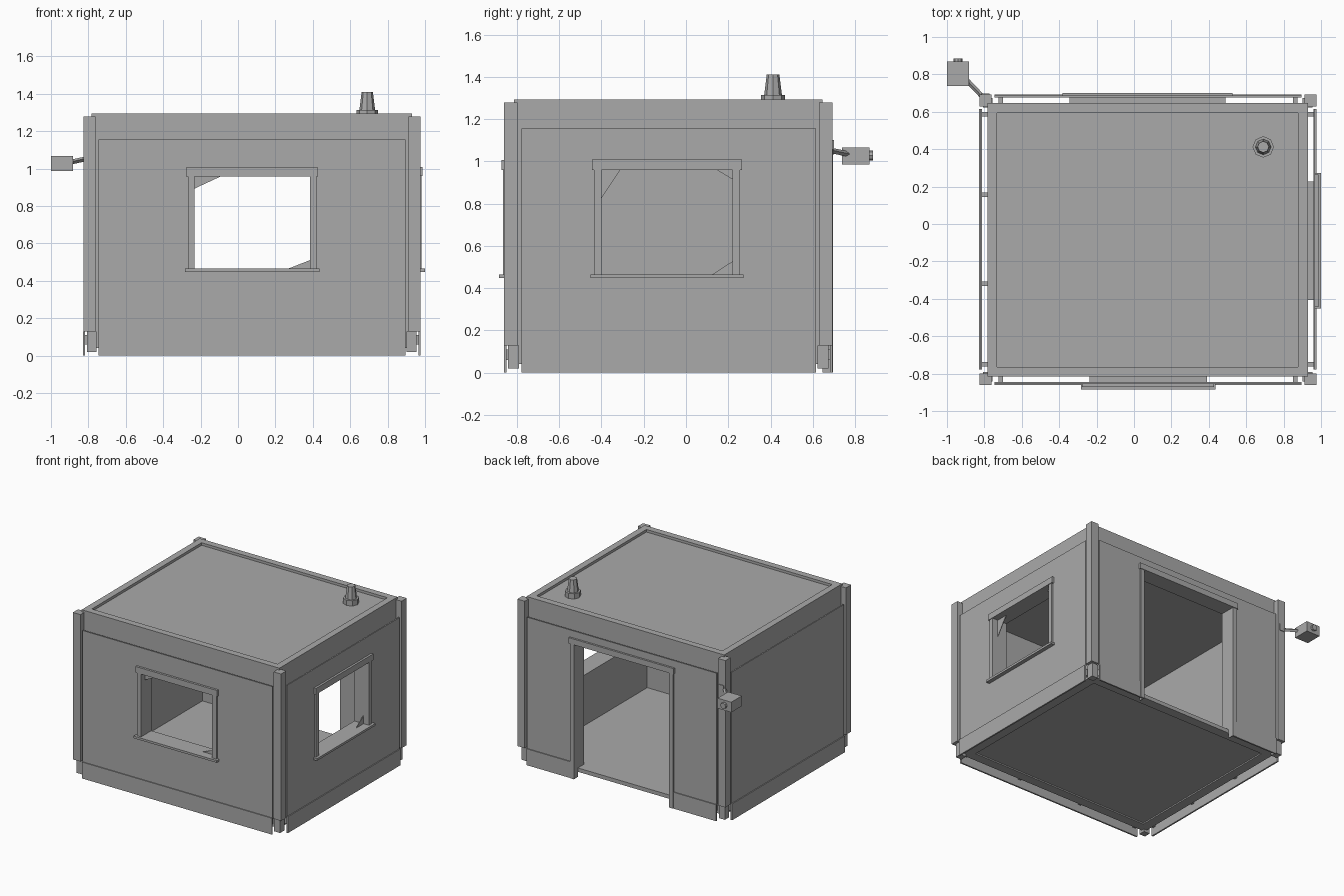
import bpy, bmesh, math
from mathutils import Vector

if "Cube" in bpy.data.objects:
    bpy.data.objects.remove(bpy.data.objects["Cube"])

grey = bpy.data.materials.new("plain_grey")
grey.diffuse_color = (0.4, 0.4, 0.4, 1)
grey.use_nodes = True
grey.node_tree.nodes["Principled BSDF"].inputs["Base Color"].default_value = grey.diffuse_color

# distance of each inner wall's outer face from the origin
D = {"front": 0.815, "back": 0.646, "left": 0.783, "right": 0.929}


def place(side, u, v, d):
    d += D[side]
    return {"front": (u, -d, v), "back": (u, d, v), "left": (-d, u, v), "right": (d, u, v)}[side]


def finish(name, bm):
    bmesh.ops.recalc_face_normals(bm, faces=bm.faces)
    me = bpy.data.meshes.new(name)
    bm.to_mesh(me)
    bm.free()
    me.materials.append(grey)
    ob = bpy.data.objects.new(name, me)
    bpy.context.collection.objects.link(ob)
    return ob


def box(name, x0, x1, y0, y1, z0, z1):
    bm = bmesh.new()
    bmesh.ops.create_cube(bm, size=1)
    for v in bm.verts:
        v.co = ((x0 + x1) / 2 + v.co.x * (x1 - x0), (y0 + y1) / 2 + v.co.y * (y1 - y0),
                (z0 + z1) / 2 + v.co.z * (z1 - z0))
    return finish(name, bm)


def slab(name, side, pts, d0, d1):
    """Outline on a side of the cabin, given thickness from d0 to d1."""
    bm = bmesh.new()
    a = [bm.verts.new(place(side, u, v, d0)) for u, v in pts]
    b = [bm.verts.new(place(side, u, v, d1)) for u, v in pts]
    n = len(pts)
    bm.faces.new(a)
    bm.faces.new(b)
    for i in range(n):
        j = (i + 1) % n
        bm.faces.new((a[i], a[j], b[j], b[i]))
    return finish(name, bm)


def rect(u0, u1, v0, v1):
    return [(u0, v0), (u1, v0), (u1, v1), (u0, v1)]


def ring(name, side, outer, inner, d0, d1):
    """Rectangle with a rectangular opening, given thickness."""
    bm = bmesh.new()
    loops = [[bm.verts.new(place(side, u, v, d)) for u, v in rect(*r)]
             for r, d in ((outer, d0), (inner, d0), (inner, d1), (outer, d1))]
    for k in range(4):
        p, q = loops[k], loops[(k + 1) % 4]
        for i in range(4):
            j = (i + 1) % 4
            bm.faces.new((p[i], p[j], q[j], q[i]))
    return finish(name, bm)


def arch(u0, u1, v0, v1, a, b, top):
    """Outline with a doorway cut up from the bottom edge."""
    return [(u0, v0), (a, v0), (a, top), (b, top), (b, v0), (u1, v0), (u1, v1), (u0, v1)]


def prism(name, centre, r0, r1, z0, z1, sides=8):
    bm = bmesh.new()
    bmesh.ops.create_cone(bm, cap_ends=True, segments=sides, radius1=r0, radius2=r1, depth=z1 - z0)
    for v in bm.verts:
        v.co += Vector((centre[0], centre[1], (z0 + z1) / 2))
    return finish(name, bm)


LOW, TOP, SKIRT, T = 0.04, 1.155, 0.128, 0.075
openings = {"front": (-0.232, 0.384, 0.465, 0.958), "right": (-0.40, 0.22, 0.465, 0.96)}
door = (-0.34, 0.484, 0.07, 1.055)
wall_u = {"front": (-0.783, 0.929), "back": (-0.783, 0.929), "left": (-0.74, 0.571), "right": (-0.74, 0.571)}
clad_u = {"front": (-0.746, 0.896), "back": (-0.746, 0.896), "left": (-0.778, 0.615), "right": (-0.778, 0.615)}

# walls, thin outer cladding and skirting boards
for s in D:
    wall = (*wall_u[s], LOW, TOP)
    clad = (*clad_u[s], SKIRT, TOP)
    u0, u1 = clad_u[s]
    if s in openings:
        ring(s + "_wall", s, wall, openings[s], -T, 0)
        ring(s + "_cladding", s, clad, openings[s], 0.03, 0.04)
    elif s == "back":
        ring("back_wall", s, wall, door, -T, 0)
        slab("back_cladding", s, arch(*clad, door[0], door[1], door[3]), 0.03, 0.04)
    else:
        slab("left_wall", s, rect(*wall), -T, 0)
        slab("left_cladding", s, rect(*clad), 0.03, 0.04)
    spans = [(u0, door[0]), (door[1], u1)] if s == "back" else [(u0, u1)]
    for a, b in spans:
        slab(s + "_skirting", s, rect(a, b, 0, SKIRT), 0.035, 0.047)
    # small spacers between wall and skirting
    for f in (0.02, 0.33, 0.67, 0.98):
        if s != "back" or f in (0.02, 0.98):
            c = u0 + f * (u1 - u0)
            slab(s + "_spacer", s, rect(c - 0.012, c + 0.012, 0.06, 0.11), 0, 0.035)

# window trims
for s, (a, b, c, d) in openings.items():
    ring(s + "_window_lining", s, (a - .006, b + .006, c - .006, d + .006), (a, b, c, d), -T, 0.045)
    slab(s + "_window_header", s, rect(a - 0.045, b + 0.045, d, d + 0.048), 0.038, 0.057)
    slab(s + "_window_sill", s, rect(a - 0.052, b + 0.052, c - 0.017, c), 0.038, 0.071)
    for p, q in ((a - 0.035, a), (b, b + 0.035)):
        slab(s + "_window_jamb", s, rect(p, q, c, d), 0.038, 0.052)

# broken glass left in the window corners
for s, corner, du, dv in (("front", (0, 3), 0.14, -0.065), ("front", (1, 2), -0.115, 0.045),
                          ("right", (0, 3), 0.09, -0.135), ("right", (1, 3), -0.075, -0.045),
                          ("right", (1, 2), -0.095, 0.062)):
    u, v = openings[s][corner[0]], openings[s][corner[1]]
    slab(s + "_glass_shard", s, [(u, v), (u + du, v), (u, v + dv)], 0.0, 0.005)

# door trim
a, b, c, d = door
slab("door_lining", "back", arch(a - .006, b + .006, 0, d + .006, a, b, d), 0, 0.045)
slab("door_header", "back", rect(a - 0.043, b + 0.043, d, d + 0.045), 0.038, 0.055)
for p, q in ((a - 0.035, a), (b, b + 0.035)):
    slab("door_jamb", "back", rect(p, q, 0, d), 0.038, 0.05)

# floor, roof slab and raised roof rim
box("floor", -0.708, 0.854, -0.74, 0.571, 0.05, 0.07)
roof = box("roof", -0.783, 0.929, -0.815, 0.646, TOP, 1.293)
bm = bmesh.new()
bm.from_mesh(roof.data)
bm.faces.ensure_lookup_table()
top = max(bm.faces, key=lambda f: f.calc_center_median().z)
bmesh.ops.inset_region(bm, faces=[top], thickness=0.073)
for v in bmesh.ops.extrude_discrete_faces(bm, faces=[top])["faces"][0].verts:
    v.co.z -= 0.02
bm.to_mesh(roof.data)
bm.free()

# corner posts with feet below
for x, fx in ((-0.794, -0.782), (0.944, 0.928)):
    for y, fy in ((-0.83, -0.816), (0.661, 0.648)):
        box("corner_post", x - 0.032, x + 0.032, y - 0.032, y + 0.032, SKIRT, 1.278)
        box("corner_foot", fx - 0.026, fx + 0.026, fy - 0.026, fy + 0.026, 0.02, SKIRT)

# roof beacon
prism("beacon_base", (0.691, 0.412), 0.057, 0.057, 1.273, 1.314)
prism("beacon_body", (0.691, 0.412), 0.042, 0.030, 1.314, 1.41)

# security camera on the back left post
box("camera_mount", -0.815, -0.773, 0.69, 0.698, 1.03, 1.08)
box("camera_body", -1.0, -0.882, 0.738, 0.868, 0.986, 1.066)
lens = prism("camera_lens", (0, 0), 0.023, 0.023, 0, 0.02)
lens.rotation_euler.x = -math.pi / 2
lens.location = (-0.941, 0.866, 1.028)
arm = prism("camera_arm", (0, 0), 0.013, 0.013, 0, 1, 4)
start, end = Vector((-0.80, 0.67, 1.055)), Vector((-0.89, 0.765, 1.035))
arm.location = start
arm.rotation_euler = (end - start).to_track_quat('Z', 'Y').to_euler()
arm.scale.z = (end - start).length
